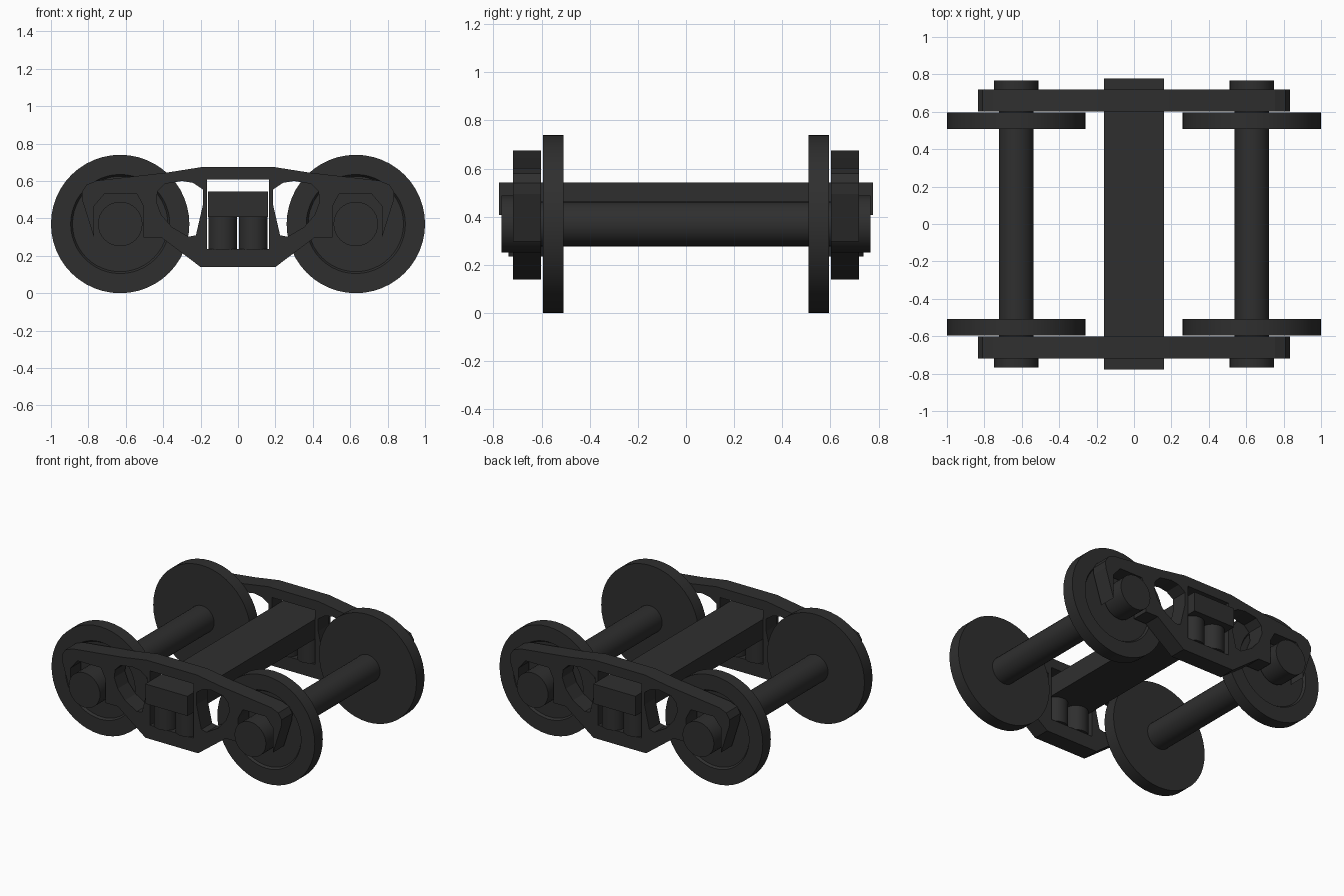
import bpy, bmesh, math
from mathutils import Matrix, Vector

if "Cube" in bpy.data.objects:
    bpy.data.objects.remove(bpy.data.objects["Cube"])

iron = bpy.data.materials.new("dark_iron")
iron.diffuse_color = (0.028, 0.028, 0.028, 1)
iron.use_nodes = True
iron.node_tree.nodes["Principled BSDF"].inputs["Base Color"].default_value = iron.diffuse_color

AXLE_X, AXLE_Z, WHEEL_R = 0.63, 0.37, 0.37


def finish(bm, name, smooth=True):
    bmesh.ops.recalc_face_normals(bm, faces=bm.faces)
    mesh = bpy.data.meshes.new(name)
    bm.to_mesh(mesh)
    bm.free()
    mesh.materials.append(iron)
    obj = bpy.data.objects.new(name, mesh)
    bpy.context.collection.objects.link(obj)
    if smooth:
        bpy.ops.object.select_all(action='DESELECT')
        obj.select_set(True)
        bpy.context.view_layer.objects.active = obj
        bpy.ops.object.shade_smooth_by_angle(angle=math.radians(30))
    return obj


def cylinder(name, radius, start, end, sides=32):
    start, end = Vector(start), Vector(end)
    axis = end - start
    bm = bmesh.new()
    turn = Vector((0, 0, 1)).rotation_difference(axis).to_matrix().to_4x4()
    bmesh.ops.create_cone(bm, cap_ends=True, segments=sides, radius1=radius,
                          radius2=radius, depth=axis.length,
                          matrix=Matrix.Translation((start + end) / 2) @ turn)
    return finish(bm, name)


def wheel(name, x, side):
    # Lathe profile (radius, y): flat inner face, shallow dish outside
    profile = [(0, 0.508), (WHEEL_R, 0.508), (WHEEL_R, 0.595),
               (0.265, 0.595), (0.255, 0.58), (0, 0.58)]
    bm = bmesh.new()
    verts = [bm.verts.new((x + r, side * y, AXLE_Z)) for r, y in profile]
    edges = [bm.edges.new(pair) for pair in zip(verts, verts[1:])]
    bmesh.ops.spin(bm, geom=verts + edges, cent=(x, 0, AXLE_Z), axis=(0, 1, 0),
                   angle=math.tau, steps=48)
    bmesh.ops.remove_doubles(bm, verts=bm.verts, dist=0.0005)
    return finish(bm, name)


def side_frame(name, side):
    # Right half of the outline, mirrored to the left
    half = [(0.19, 0.675), (0.38, 0.645), (0.755, 0.602), (0.81, 0.58),
            (0.835, 0.54), (0.832, 0.495), (0.77, 0.298), (0.77, 0.465),
            (0.715, 0.53), (0.54, 0.53), (0.505, 0.465), (0.505, 0.298),
            (0.41, 0.298), (0.2, 0.14)]
    # Sloping opening on each side of the spring window
    opening = [(0.188, 0.555), (0.24, 0.59), (0.30, 0.60), (0.39, 0.585),
               (0.43, 0.545), (0.437, 0.49), (0.41, 0.42), (0.355, 0.355),
               (0.265, 0.302), (0.225, 0.31), (0.188, 0.47)]
    window = [(-0.165, 0.235), (0.165, 0.235), (0.165, 0.608), (-0.165, 0.608)]
    loops = [half + [(-x, z) for x, z in reversed(half)],
             opening, [(-x, z) for x, z in opening], window]
    bm = bmesh.new()
    edges = []
    for loop in loops:
        verts = [bm.verts.new((x, side * 0.602, z)) for x, z in loop]
        edges += [bm.edges.new((v, verts[i - 1])) for i, v in enumerate(verts)]
    bmesh.ops.triangle_fill(bm, edges=edges, use_beauty=True)
    sheet = bmesh.ops.extrude_face_region(bm, geom=bm.faces[:])
    moved = [g for g in sheet["geom"] if isinstance(g, bmesh.types.BMVert)]
    bmesh.ops.translate(bm, verts=moved, vec=(0, side * 0.117, 0))
    return finish(bm, name, smooth=False)


# Crossbeam between the two side frames
bm = bmesh.new()
bmesh.ops.create_cube(bm, size=1, matrix=Matrix.Translation((0, 0, 0.475))
                      @ Matrix.Diagonal((0.32, 1.555, 0.135, 1)))
finish(bm, "bolster", smooth=False)

# Axles
for x, end in ((-AXLE_X, "left"), (AXLE_X, "right")):
    cylinder(f"axle_{end}", 0.093, (x, -0.66, AXLE_Z), (x, 0.66, AXLE_Z))

for side, face in ((-1, "front"), (1, "back")):
    side_frame(f"side_frame_{face}", side)
    for s, end in ((-1, "left"), (1, "right")):
        x = s * AXLE_X
        wheel(f"wheel_{face}_{end}", x, side)
        # Bearing cap seated in the frame arch
        cylinder(f"bearing_cap_{face}_{end}", 0.119,
                 (x, side * 0.602, AXLE_Z), (x, side * 0.767, AXLE_Z))
        # Spring under the bolster
        cylinder(f"spring_{face}_{end}", 0.077,
                 (s * 0.082, side * 0.66, 0.235), (s * 0.082, side * 0.66, 0.41))
